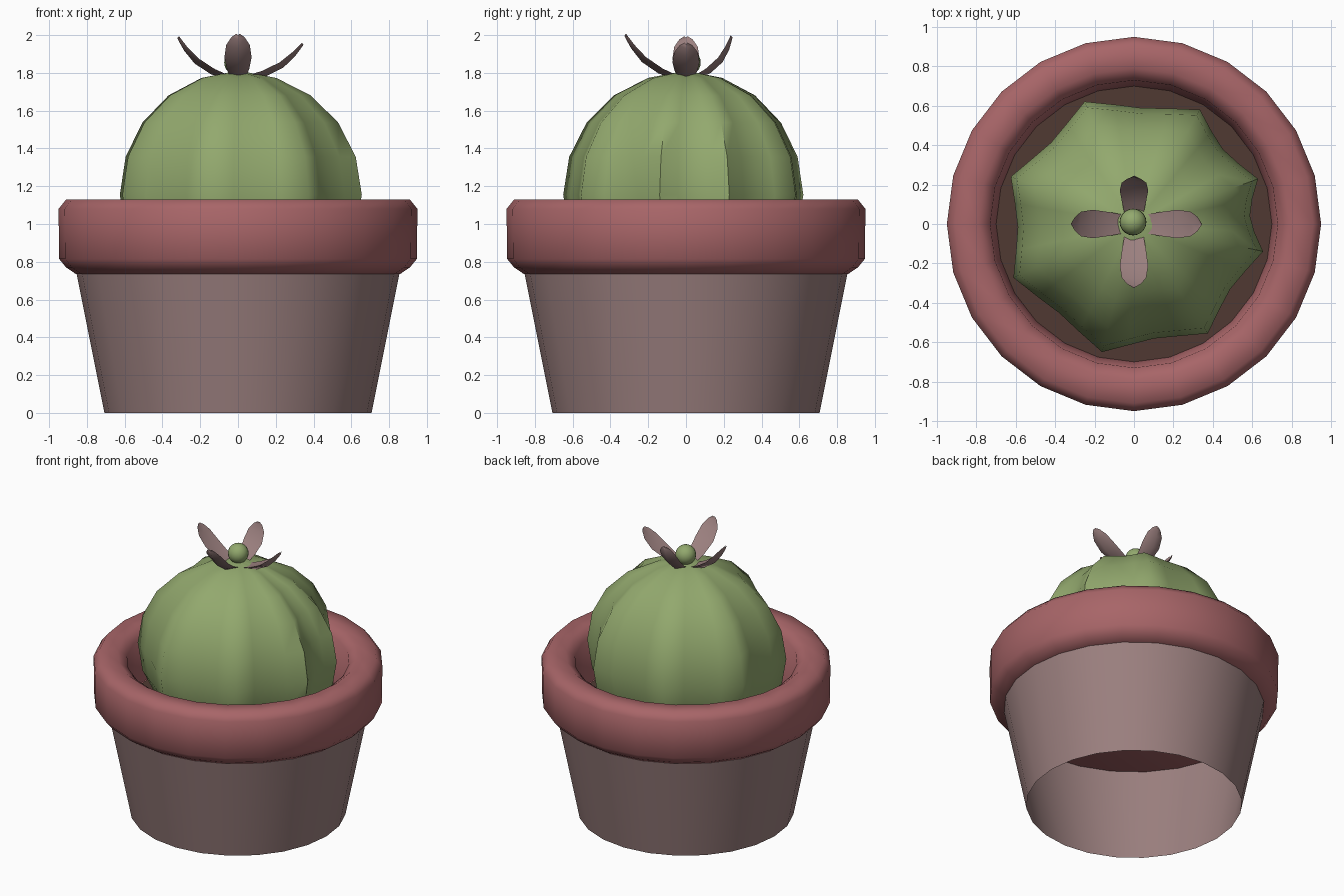
import bpy, math
from mathutils import Vector

if "Cube" in bpy.data.objects:
    bpy.data.objects.remove(bpy.data.objects["Cube"])


def material(name, rgb):
    m = bpy.data.materials.new(name)
    m.diffuse_color = (*rgb, 1)
    m.use_nodes = True
    m.node_tree.nodes["Principled BSDF"].inputs["Base Color"].default_value = m.diffuse_color
    return m


CLAY = material("dusty_pink", (0.33, 0.215, 0.212))
RED = material("rim_red", (0.39, 0.130, 0.138))
GREEN = material("cactus_green", (0.29, 0.395, 0.155))
SOIL = material("soil_brown", (0.080, 0.041, 0.032))


def make(name, verts, faces, mat, angle=50):
    me = bpy.data.meshes.new(name)
    me.from_pydata(verts, [], faces)
    me.materials.append(mat)
    ob = bpy.data.objects.new(name, me)
    bpy.context.collection.objects.link(ob)
    bpy.ops.object.select_all(action='DESELECT')
    ob.select_set(True)
    bpy.context.view_layer.objects.active = ob
    bpy.ops.object.shade_smooth_by_angle(angle=math.radians(angle))
    return ob


def rings(rows, cap_low=False, cap_high=False):
    """Join equal-length rings of points, lowest or outermost first."""
    n = len(rows[0])
    verts = [p for row in rows for p in row]
    faces = [(i * n + j, i * n + (j + 1) % n, (i + 1) * n + (j + 1) % n, (i + 1) * n + j)
             for i in range(len(rows) - 1) for j in range(n)]
    if cap_low:
        faces.append(tuple(reversed(range(n))))
    if cap_high:
        faces.append(tuple(range(len(verts) - n, len(verts))))
    return verts, faces


def circle(r, z, n=24):
    return [(r * math.cos(2 * math.pi * j / n), r * math.sin(2 * math.pi * j / n), z)
            for j in range(n)]


# Pot body: tapered wall, open underneath
make("pot_body", *rings([circle(0.707, 0), circle(0.857, 0.75)]), CLAY)

# Rim: thick rounded collar with closed underside
rim_profile = [(0.858, 0.735), (0.91, 0.77), (0.947, 0.815), (0.95, 1.08), (0.91, 1.13),
               (0.79, 1.13), (0.73, 1.085), (0.70, 0.785)]
make("pot_rim", *rings([circle(r, z) for r, z in rim_profile], cap_low=True), RED, 60)

# Soil disc
make("soil", *rings([circle(0.70, 0.78), circle(0.3, 0.785)], cap_high=True), SOIL)

# Cactus: ribbed ball with slightly uneven ribs
ridges = [-12, 20, 60, 112, 159, 204, 256, 304, 348]
spokes = []
for a, b in zip(ridges, ridges[1:]):
    for k in range(4):
        t = k / 4
        spokes.append((math.radians(a + (b - a) * t), 0.67 - 0.08 * math.sin(math.pi * t)))
rows = []
for lat in (-37, -18, 0, 18, 36, 54, 72, 86):
    c, s = math.cos(math.radians(lat)), math.sin(math.radians(lat))
    rows.append([(r * c * math.cos(a), r * c * math.sin(a), 1.155 + 0.65 * s)
                 for a, r in spokes])
make("cactus", *rings(rows, cap_high=True), GREEN, 60)


# Flower petals: cupped leaf shapes leaning outwards
def petal(name, angle, reach, tip_z):
    out = Vector((math.cos(angle), math.sin(angle), 0))
    side = Vector((-out.y, out.x, 0))
    base, tip = out * 0.05 + Vector((0, 0, 1.775)), out * reach + Vector((0, 0, tip_z))
    along = (tip - base).normalized()
    normal = along.cross(side)
    if normal.z < 0:
        normal = -normal
    shape = [(0, 0.045, 0.012), (0.25, 0.06, 0.022), (0.55, 0.072, 0.022),
             (0.8, 0.062, 0.014), (0.94, 0.035, 0.006), (1, 0.008, 0.002)]
    rows = []
    for t, w, th in shape:
        c = base.lerp(tip, t) - normal * 0.03 * math.sin(math.pi * t)
        rows.append([c + side * w + normal * 0.012, c + normal * th * 0.3,
                     c - side * w + normal * 0.012, c - normal * th])
    verts, faces = rings([[tuple(p) for p in row] for row in rows], True, True)
    make(name, verts, faces, CLAY, 60)


petal("petal_right", 0, 0.345, 1.95)
petal("petal_back", math.pi / 2, 0.245, 1.99)
petal("petal_left", math.pi, 0.32, 1.985)
petal("petal_front", -math.pi / 2, 0.325, 1.998)

# Flower bud
bpy.ops.mesh.primitive_uv_sphere_add(segments=20, ring_count=12, radius=0.068,
                                     location=(-0.005, 0.01, 1.855))
bud = bpy.context.object
bud.name = "flower_bud"
bud.data.materials.append(GREEN)
bpy.ops.object.shade_smooth_by_angle(angle=math.radians(60))
